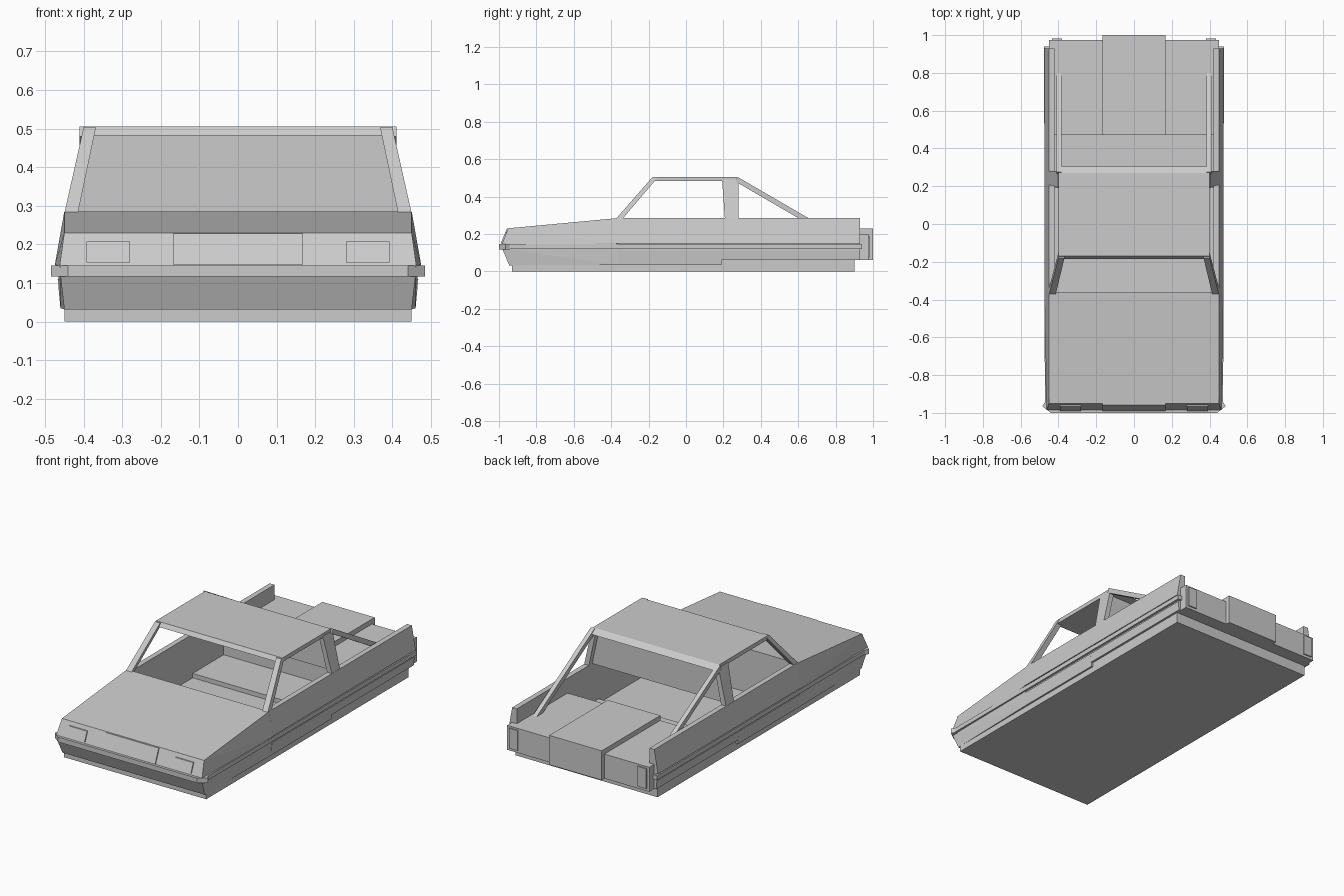
import bpy, bmesh
from mathutils import Vector

cube = bpy.data.objects.get("Cube")
if cube:
    bpy.data.objects.remove(cube, do_unlink=True)

grey = bpy.data.materials.new("body_grey")
grey.use_nodes = True
COLOUR = (0.6, 0.6, 0.6, 1)
grey.diffuse_color = COLOUR
grey.node_tree.nodes["Principled BSDF"].inputs["Base Color"].default_value = COLOUR


def hull(name, points):
    """Flat-faced convex solid around a few corner points."""
    bm = bmesh.new()
    for p in points:
        bm.verts.new(p)
    bmesh.ops.convex_hull(bm, input=bm.verts[:])
    bmesh.ops.dissolve_limit(bm, angle_limit=0.005, verts=bm.verts[:], edges=bm.edges[:])
    bmesh.ops.recalc_face_normals(bm, faces=bm.faces[:])
    me = bpy.data.meshes.new(name)
    bm.to_mesh(me)
    bm.free()
    me.materials.append(grey)
    ob = bpy.data.objects.new(name, me)
    bpy.context.collection.objects.link(ob)
    return ob


def box(name, x, y, z):
    return hull(name, [(a, b, c) for a in x for b in y for c in z])


def symmetric(name, points):
    """Solid spanning the car, from the corners of its left half."""
    return hull(name, [(s * x, y, z) for x, y, z in points for s in (1, -1)])


def pair(name, points):
    """Left and right copies of one part."""
    for side, s in (("left", 1), ("right", -1)):
        hull(f"{name}_{side}", [(s * x, y, z) for x, y, z in points])


def prism(profile, y0, y1):
    return [(x, y, z) for x, z in profile for y in (y0, y1)]


# Underbody and cabin floor
box("underbody", (-0.45, 0.45), (-0.93, 0.9), (0, 0.035))
box("rear_floor", (-0.45, 0.45), (0.19, 0.9), (0.03, 0.06))

# Nose and hood, split at the trim line
symmetric("hood_block", [
    (0.45, -0.36, 0.285), (0.45, -0.95, 0.23),
    (0.462, -0.985, 0.145), (0.474, -0.36, 0.148), (0.45, -0.36, 0.12), (0.455, -0.98, 0.12)])
symmetric("nose_lower", [
    (0.465, -0.36, 0.12), (0.46, -0.982, 0.12), (0.45, -0.945, 0.032), (0.46, -0.36, 0.035)])

# Body sides: upper panels lean in, lower panels tuck under
pair("side_upper", prism([(0.42, 0.285), (0.45, 0.285), (0.474, 0.15), (0.42, 0.15)], -0.36, 0.93))
pair("side_middle", prism([(0.42, 0.15), (0.462, 0.15), (0.462, 0.11), (0.42, 0.11)], -0.36, 0.93))
pair("sill_front", prism([(0.42, 0.11), (0.467, 0.11), (0.46, 0.035), (0.42, 0.035)], -0.36, 0.19))
pair("sill_rear", prism([(0.42, 0.11), (0.467, 0.11), (0.462, 0.06), (0.42, 0.06)], 0.19, 0.93))
pair("side_trim", [(x, y, z) for x, y in ((0.45, -0.97), (0.472, -0.97), (0.476, 0.94), (0.45, 0.94))
                   for z in (0.12, 0.145)])

# Front bumper with angled ends
symmetric("front_bumper", [(x, y, z) for x, y in ((0.44, -1.0), (0.485, -0.965), (0.47, -0.94))
                           for z in (0.117, 0.145)])


def nose_plate(name, x0, x1, z0, z1):
    """Thin plate lying on the sloped nose."""
    def nose_y(z):
        return -0.985 + (z - 0.145) * 0.035 / 0.085
    return [(x, nose_y(z) - d, z) for x in (x0, x1) for z in (z0, z1) for d in (0.007, -0.002)]


hull("grille", nose_plate("grille", -0.168, 0.168, 0.148, 0.228))
pair("headlight", nose_plate("headlight", 0.28, 0.393, 0.153, 0.208))

# Rear deck, raised centre box and tail lights
box("rear_deck", (-0.45, 0.45), (0.47, 0.975), (0.06, 0.2))
box("engine_cover", (-0.166, 0.166), (0.47, 1.0), (0.06, 0.228))
pair("tail_light", [(x, y, z) for x in (0.38, 0.435) for y in (0.97, 0.982) for z in (0.075, 0.19)])

# Roof slab with sloped front and rear edges
symmetric("roof", [
    (0.4, -0.17, 0.505), (0.4, 0.27, 0.505),
    (0.4, -0.185, 0.482), (0.4, 0.305, 0.482)])

# Rear window panel
symmetric("rear_window_panel", [(x, y, z) for x, z in ((0.42, 0.285), (0.385, 0.485))
                                for y in (0.24, 0.25)])

# Windscreen pillars
pair("windscreen_pillar", [
    (0.415, -0.375, 0.28), (0.45, -0.375, 0.28), (0.415, -0.34, 0.28), (0.45, -0.34, 0.28),
    (0.368, -0.18, 0.503), (0.4, -0.18, 0.503), (0.368, -0.15, 0.503), (0.4, -0.15, 0.503)])

# Door pillars
pair("door_pillar", [
    (0.42, 0.208, 0.28), (0.45, 0.208, 0.28), (0.42, 0.28, 0.28), (0.45, 0.28, 0.28),
    (0.375, 0.193, 0.49), (0.402, 0.193, 0.49), (0.375, 0.28, 0.49), (0.402, 0.28, 0.49)])

# Sloping rear struts from roof to deck
pair("rear_strut", [(x, y, z) for x in (0.385, 0.41)
                    for y, z in ((0.275, 0.505), (0.265, 0.48), (0.8, 0.2), (0.745, 0.2))])
